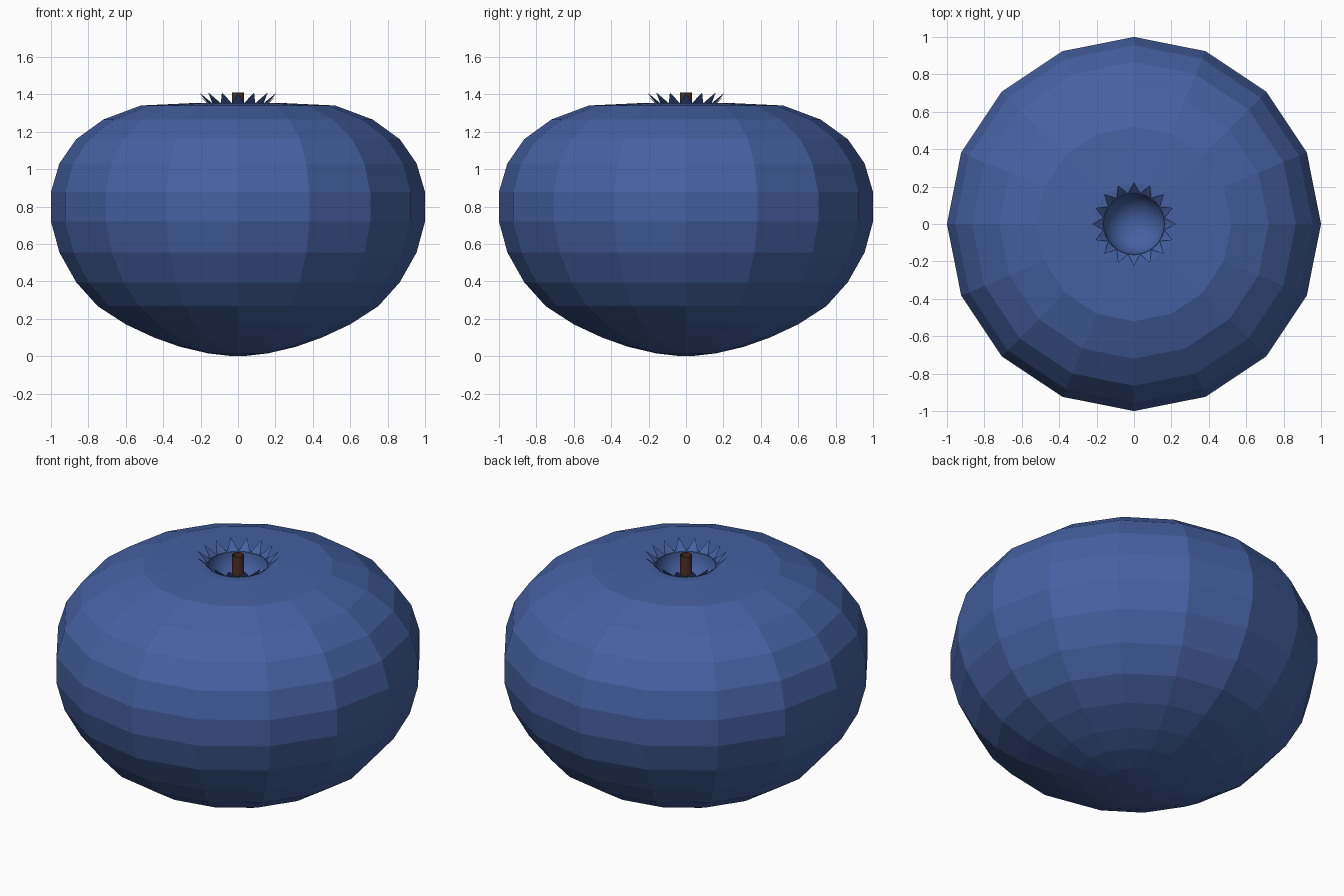
import bpy
from math import sin, cos, pi

if "Cube" in bpy.data.objects:
    bpy.data.objects.remove(bpy.data.objects["Cube"])


def material(name, rgb):
    m = bpy.data.materials.new(name)
    m.diffuse_color = (*rgb, 1)
    m.use_nodes = True
    m.node_tree.nodes["Principled BSDF"].inputs["Base Color"].default_value = m.diffuse_color
    return m


def make(name, verts, faces, mat):
    me = bpy.data.meshes.new(name)
    me.from_pydata(verts, [], faces)
    me.update()
    me.materials.append(mat)
    ob = bpy.data.objects.new(name, me)
    bpy.context.collection.objects.link(ob)
    return ob


def lathe(name, profile, n, mat, cap_start=False, cap_end=False):
    """Spin (radius, z) points around z, listed bottom to top for outward faces."""
    verts = [(r * cos(2 * pi * i / n), r * sin(2 * pi * i / n), z)
             for r, z in profile for i in range(n)]
    faces = [(k * n + i, k * n + (i + 1) % n, (k + 1) * n + (i + 1) % n, (k + 1) * n + i)
             for k in range(len(profile) - 1) for i in range(n)]
    if cap_start:
        faces.append(tuple(reversed(range(n))))
    if cap_end:
        faces.append(tuple(range((len(profile) - 1) * n, len(profile) * n)))
    return make(name, verts, faces, mat)


blue = material("berry_blue", (0.06, 0.12, 0.36))
brown = material("stem_brown", (0.08, 0.03, 0.02))

# Faceted berry body, open at the top
body = [(0.03, 0.0), (0.16, 0.015), (0.31, 0.05), (0.45, 0.10), (0.60, 0.17),
        (0.75, 0.267), (0.865, 0.395), (0.955, 0.555), (1.0, 0.72), (1.0, 0.877),
        (0.955, 1.03), (0.865, 1.16), (0.72, 1.265), (0.52, 1.34), (0.22, 1.354), (0.163, 1.35)]
lathe("berry_body", body, 16, blue, cap_start=True)

# Round hollow in the top
R, top, depth = 0.165, 1.352, 0.16
bowl = [(R * cos(a), top - depth * sin(a)) for a in [pi / 2 * k / 8 for k in range(8)]]
hollow = lathe("crown_hollow", bowl, 32, blue, cap_end=True)
hollow.data.shade_smooth()

# Ring of pointed crown teeth leaning outwards
verts, faces = [], []
for i in range(16):
    a, h = 2 * pi * i / 16, pi / 16
    b = len(verts)
    verts += [(R * cos(a - h), R * sin(a - h), top), (R * cos(a), R * sin(a), top),
              (R * cos(a + h), R * sin(a + h), top), (0.225 * cos(a), 0.225 * sin(a), 1.41)]
    faces += [(b, b + 3, b + 1), (b + 1, b + 3, b + 2)]
make("crown_teeth", verts, faces, blue)

# Open stem tube standing in the hollow
lathe("stem", [(0.033, top - depth), (0.033, 1.41)], 16, brown)
